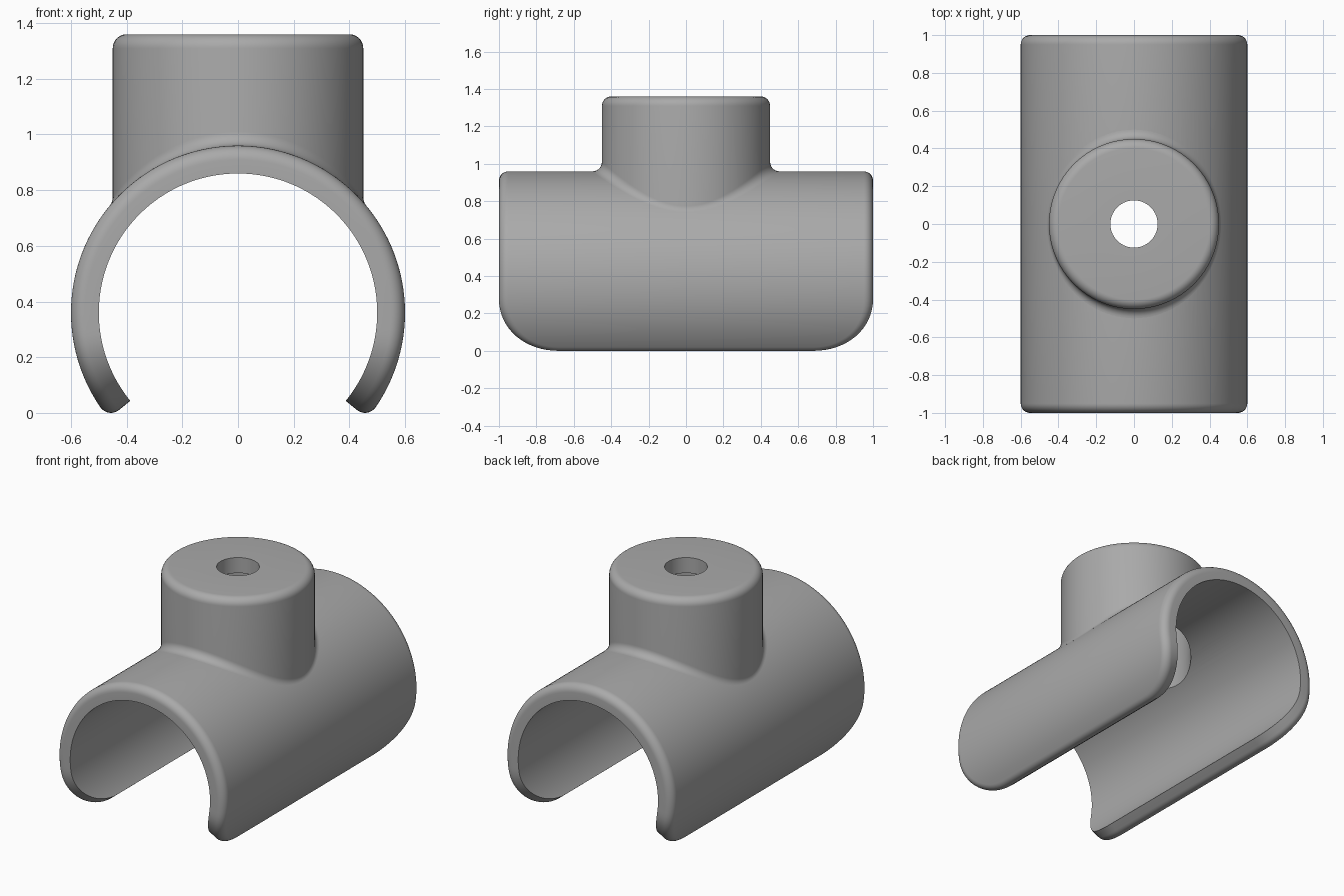
import bpy, bmesh
from math import sin, cos, pi, radians, sqrt
from mathutils import Vector

if "Cube" in bpy.data.objects:
    bpy.data.objects.remove(bpy.data.objects["Cube"])

AXIS_Z, R_OUT, R_IN, HALF_LEN = 0.36, 0.6, 0.5, 1.0
HALF_ARC = R_OUT * radians(129.3)
CORNER, EDGE = 0.32, 0.05
BOSS_R, BORE_R, HOLE_R, TOP = 0.45, 0.35, 0.125, 1.36
SEGS = 96

grey = bpy.data.materials.new("plain grey")
grey.use_nodes = True
colour = (0.4, 0.4, 0.4, 1)
grey.diffuse_color = colour
grey.node_tree.nodes["Principled BSDF"].inputs["Base Color"].default_value = colour


def make_object(name, bm):
    bmesh.ops.recalc_face_normals(bm, faces=bm.faces)
    mesh = bpy.data.meshes.new(name)
    bm.to_mesh(mesh)
    bm.free()
    obj = bpy.data.objects.new(name, mesh)
    obj.data.materials.append(grey)
    bpy.context.collection.objects.link(obj)
    return obj


def shade(obj):
    bpy.ops.object.select_all(action="DESELECT")
    obj.select_set(True)
    bpy.context.view_layer.objects.active = obj
    bpy.ops.object.shade_smooth_by_angle(angle=radians(35))


def bridge(bm, a, b):
    for i in range(len(a)):
        j = (i + 1) % len(a)
        bm.faces.new((a[i], a[j], b[j], b[i]))


def outline(inset):
    """Front half of the unrolled rounded sheet, as (arc length, y)."""
    rad = CORNER - inset
    cs, cy = HALF_ARC - CORNER, HALF_LEN - CORNER
    arc = [(cs + rad * cos(t), cy + rad * sin(t))
           for t in (pi / 2 * i / 16 for i in range(17))]
    straight = [(cs - 2 * cs * i / 80, cy + rad) for i in range(1, 80)]
    return arc + straight + [(-s, y) for s, y in reversed(arc)]


# Open half-pipe clip with rounded corners and a rounded outer rim
bm = bmesh.new()
layers = [(R_IN, 0)]
for i in range(9):
    t = pi / 2 * i / 8
    layers.append((R_OUT - EDGE + EDGE * sin(t), EDGE * (1 - cos(t))))
rings = []
for r, inset in layers:
    half = outline(inset)
    loop = half + [(s, -y) for s, y in reversed(half)]
    rings.append([bm.verts.new((r * sin(s / R_OUT), y, AXIS_Z + r * cos(s / R_OUT)))
                  for s, y in loop])
for a, b in zip(rings, rings[1:]):
    bridge(bm, a, b)
for ring in (rings[0], rings[-1]):
    n = len(ring)
    for k in range(n // 2 - 1):
        bm.faces.new((ring[k], ring[k + 1], ring[n - 2 - k], ring[n - 1 - k]))
clip = make_object("pipe_clip", bm)

# Bore cutter through the crown of the clip
bm = bmesh.new()
bmesh.ops.create_cone(bm, cap_ends=True, segments=SEGS, radius1=BORE_R,
                      radius2=BORE_R, depth=0.8)
bmesh.ops.translate(bm, verts=bm.verts, vec=(0, 0, 0.95))
cutter = make_object("bore_cutter", bm)
cut = clip.modifiers.new("bore", "BOOLEAN")
cut.operation, cut.solver, cut.object = "DIFFERENCE", "EXACT", cutter
bpy.context.view_layer.objects.active = clip
bpy.ops.object.modifier_apply(modifier="bore")
bpy.data.objects.remove(cutter)
shade(clip)

# Hollow boss: each column runs from the pipe wall up, over the top, and down the bore
bm = bmesh.new()


def saddle(radius, pipe_r, c, s):
    return Vector((radius * c, radius * s,
                   AXIS_Z + sqrt(pipe_r ** 2 - (radius * c) ** 2)))


columns = []
for i in range(SEGS):
    a = 2 * pi * i / SEGS
    c, s = cos(a), sin(a)
    ball = saddle(BOSS_R + EDGE, R_OUT + EDGE, c, s)
    to_pipe = (Vector((0, ball.y, AXIS_Z)) - ball).normalized()
    to_boss = Vector((-c, -s, 0))
    column = [saddle(BORE_R, R_OUT - 0.005, c, s), saddle(0.42, R_OUT - 0.03, c, s)]
    column += [ball + EDGE * to_pipe.slerp(to_boss, k / 8) for k in range(9)]
    for k in range(9):
        t = pi / 2 * k / 8
        r = BOSS_R - EDGE + EDGE * cos(t)
        column.append(Vector((r * c, r * s, TOP - EDGE + EDGE * sin(t))))
    for r, z in ((HOLE_R, TOP), (HOLE_R, TOP - 0.1), (BORE_R, TOP - 0.1)):
        column.append(Vector((r * c, r * s, z)))
    columns.append([bm.verts.new(p) for p in column])
for i in range(SEGS):
    bridge(bm, columns[i - 1], columns[i])
shade(make_object("hollow_boss", bm))
